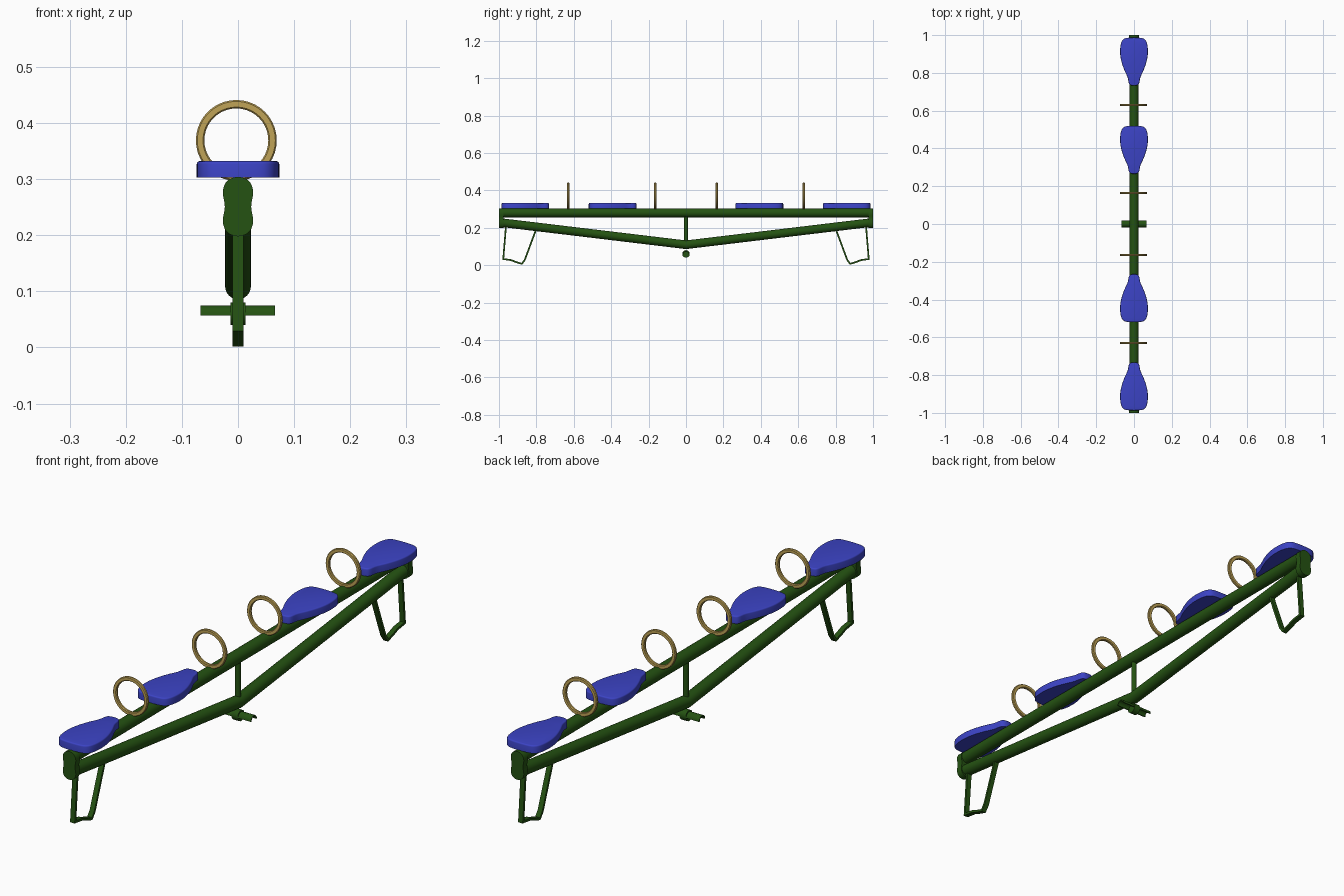
import bpy, bmesh, math
from mathutils import Vector, Matrix

if "Cube" in bpy.data.objects:
    bpy.data.objects.remove(bpy.data.objects["Cube"])

def material(name, rgb):
    m = bpy.data.materials.new(name)
    m.diffuse_color = (*rgb, 1)
    m.use_nodes = True
    m.node_tree.nodes["Principled BSDF"].inputs["Base Color"].default_value = m.diffuse_color
    return m

GREEN = material("dark green paint", (0.018, 0.085, 0.006))
BLUE = material("blue plastic", (0.045, 0.057, 0.56))
GOLD = material("tan handle", (0.53, 0.37, 0.095))

def finish(bm, name, mat, angle=35):
    bmesh.ops.recalc_face_normals(bm, faces=bm.faces)
    me = bpy.data.meshes.new(name)
    bm.to_mesh(me)
    bm.free()
    me.materials.append(mat)
    ob = bpy.data.objects.new(name, me)
    bpy.context.collection.objects.link(ob)
    bpy.context.view_layer.objects.active = ob
    ob.select_set(True)
    bpy.ops.object.shade_smooth_by_angle(angle=math.radians(angle))
    ob.select_set(False)
    return ob

def circle(r, n=24, ry=None):
    return [(r * math.cos(2 * math.pi * i / n), (ry or r) * math.sin(2 * math.pi * i / n)) for i in range(n)]

def sweep(name, path, section, mat, closed=False):
    """Sweep a section (x, normal) along a y-z path with mitred corners."""
    bm = bmesh.new()
    pts = [Vector(p) for p in path]
    n = len(pts)
    rings = []
    for i, p in enumerate(pts):
        a = (p - pts[i - 1]).normalized() if (i or closed) else None
        b = (pts[(i + 1) % n] - p).normalized() if (i < n - 1 or closed) else None
        a, b = a or b, b or a
        t = (a + b).normalized()
        normal = Vector((-t.y, t.x)) / max(0.4, t.dot(a))
        rings.append([bm.verts.new((sx, p.x + normal.x * s, p.y + normal.y * s)) for sx, s in section])
    m = len(section)
    for i in range(n if closed else n - 1):
        r0, r1 = rings[i], rings[(i + 1) % n]
        for j in range(m):
            k = (j + 1) % m
            bm.faces.new((r0[j], r0[k], r1[k], r1[j]))
    if not closed:
        bm.faces.new(rings[0])
        bm.faces.new(rings[-1])
    return finish(bm, name, mat)

def prism(name, outline, depth, mat, matrix, bevel=0.0):
    """Extrude a 2D outline along local z and place it."""
    bm = bmesh.new()
    f = bm.faces.new([bm.verts.new((x, y, 0)) for x, y in outline])
    top = bmesh.ops.extrude_face_region(bm, geom=[f])["geom"]
    bmesh.ops.translate(bm, vec=(0, 0, depth), verts=[v for v in top if isinstance(v, bmesh.types.BMVert)])
    if bevel:
        rim = [e for e in bm.edges if all(v.co.z > depth - 1e-5 for v in e.verts)]
        bmesh.ops.bevel(bm, geom=rim, offset=bevel, segments=3, profile=0.5, affect='EDGES')
    bm.transform(matrix)
    return finish(bm, name, mat)

def smooth_closed(pts, steps=5):
    """Catmull-Rom loop through the points."""
    out, n = [], len(pts)
    for i in range(n):
        a, b, c, d = (Vector(pts[(i + k) % n]) for k in (-1, 0, 1, 2))
        for s in range(steps):
            t = s / steps
            out.append(0.5 * (2 * b + (c - a) * t + (2 * a - 5 * b + 4 * c - d) * t * t + (3 * b - a - 3 * c + d) * t ** 3))
    return out

# Main beam and bent lower truss
sweep("main_beam", [(-0.99, 0.28), (0.99, 0.28)], circle(0.024), GREEN)
sweep("lower_truss", [(-0.985, 0.227), (0, 0.109), (0.985, 0.227)], circle(0.023), GREEN)

# Centre post
prism("centre_post", circle(0.01, 16), 0.17, GREEN, Matrix.Translation((0, 0, 0.11)))

# Pivot hub and arched saddle arms
RX = Matrix(((0, 0, 1, 0), (1, 0, 0, 0), (0, 1, 0, 0), (0, 0, 0, 1)))  # local z -> world x
prism("pivot_hub", circle(0.02), 0.026, GREEN, Matrix.Translation((-0.013, 0, 0.06)) @ RX)
arc = [math.pi * i / 12 for i in range(13)]
arch = [(0.018 * math.cos(a), 0.018 * math.sin(a)) for a in arc]
arch += [(0.014 * math.cos(a), 0.014 * math.sin(a)) for a in reversed(arc)]
for side, x in (("left", -0.067), ("right", 0.012)):
    prism(f"pivot_arm_{side}", arch, 0.054, GREEN, Matrix.Translation((x, 0, 0.057)) @ RX)

# Peanut-shaped end plate outline (x, z)
plate = smooth_closed([(0, 0.053), (0.019, 0.046), (0.027, 0.027), (0.0235, 0), (0.027, -0.027), (0.019, -0.046),
                       (0, -0.053), (-0.019, -0.046), (-0.027, -0.027), (-0.0235, 0), (-0.027, 0.027), (-0.019, 0.046)])
# Seat outline: broad rear at +y, narrow nose at -y
half = [(0.022, -0.125), (0.034, -0.085), (0.052, -0.045), (0.067, 0), (0.0735, 0.045), (0.07, 0.09), (0.057, 0.115), (0.03, 0.124)]
seat = smooth_closed(half + [(-x, y) for x, y in reversed(half)], 4)
# Handle ring section (depth, radial)
ring_section = [(-0.006, -0.005), (-0.003, -0.0075), (0.003, -0.0075), (0.006, -0.005),
                (0.006, 0.005), (0.003, 0.0075), (-0.003, 0.0075), (-0.006, 0.005)]
strap = [(-0.0095, -0.0045), (0.0095, -0.0045), (0.0095, 0.0045), (-0.0095, 0.0045)]

for side, s in (("front", -1), ("back", 1)):
    # End plate
    prism(f"end_plate_{side}", plate, 0.025, GREEN,
          Matrix.Translation((0, 1.0 if s > 0 else -0.975, 0.251)) @ Matrix.Rotation(math.pi / 2, 4, 'X'))
    # Bent strap leg
    leg = [(0.962, 0.215), (0.977, 0.033), (0.935, 0.027), (0.91, 0.017), (0.878, 0.007), (0.862, 0.028), (0.80, 0.195)]
    sweep(f"leg_{side}", [(s * y, z) for y, z in leg], strap, GREEN)
    for place, ys, yh in (("inner", 0.395, 0.164), ("outer", 0.862, 0.63)):
        # Seat, broad end outward
        prism(f"seat_{place}_{side}", seat, 0.029, BLUE,
              Matrix.Translation((0, s * ys, 0.303)) @ Matrix.Rotation(0 if s > 0 else math.pi, 4, 'Z'), 0.005)
        # Ring handle
        h = sweep(f"handle_{place}_{side}", circle(0.0645, 40), ring_section, GOLD, closed=True)
        h.rotation_euler.z = math.pi / 2
        h.location = (-0.003, s * yh, 0.369)
